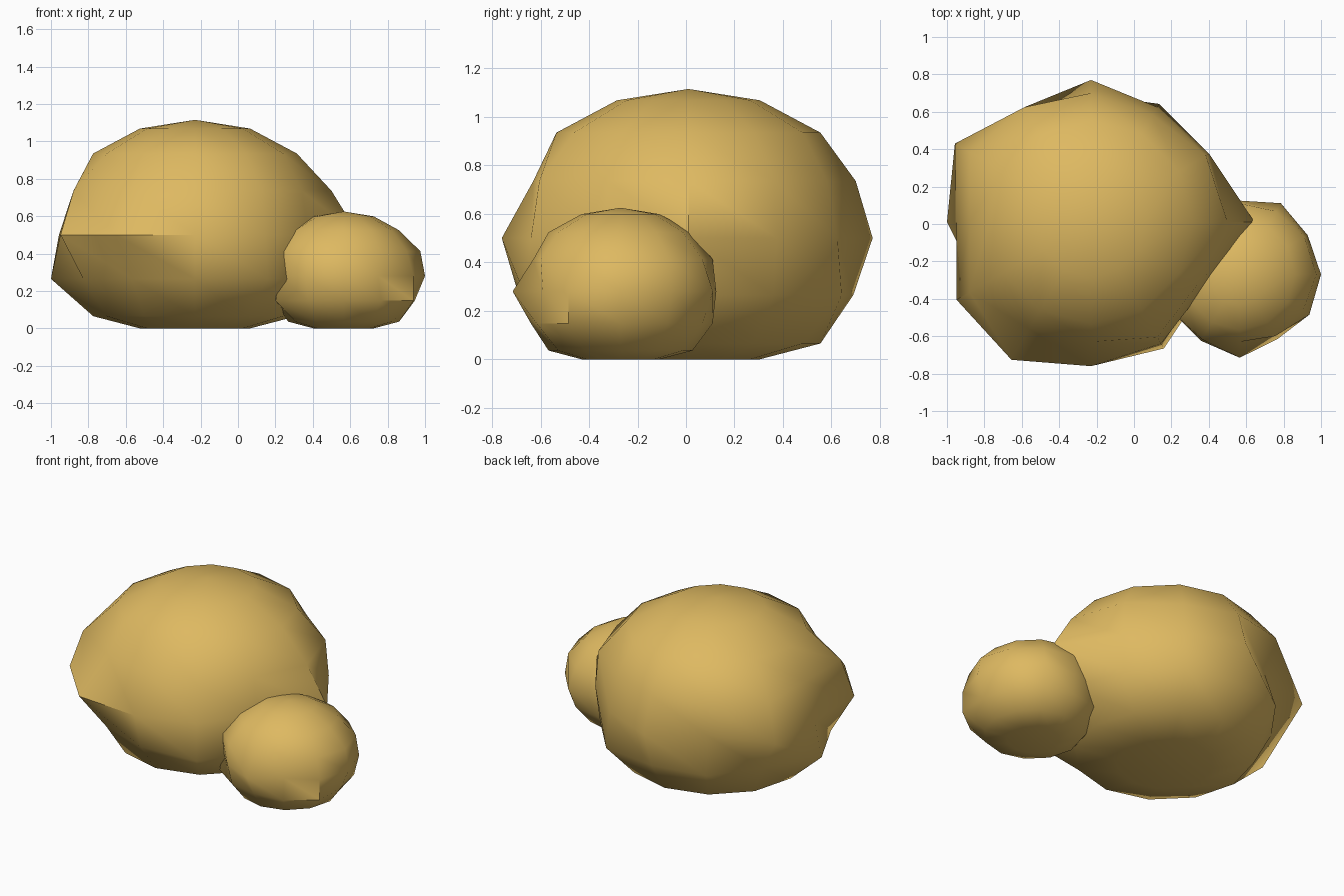
import bpy
import bmesh
from math import acos, atan2, cos, pi, radians, sin

SEGMENTS, RINGS = 12, 8
CREASE_ANGLE = radians(45)

default_cube = bpy.data.objects.get("Cube")
if default_cube:
    bpy.data.objects.remove(default_cube, do_unlink=True)


def make_material(name, colour):
    material = bpy.data.materials.new(name)
    material.use_nodes = True
    material.diffuse_color = colour
    shader = next(n for n in material.node_tree.nodes if n.type == "BSDF_PRINCIPLED")
    shader.inputs["Base Color"].default_value = colour
    shader.inputs["Roughness"].default_value = 0.9
    return material


def make_boulder(name, centre, radius, height, bumps, material):
    """Squashed sphere with a flat base; bumps gives the radii, in hundredths,
    around the uneven middle rings, keyed by ring number from the top."""
    bm = bmesh.new()
    bmesh.ops.create_uvsphere(bm, u_segments=SEGMENTS, v_segments=RINGS, radius=1)
    for vert in bm.verts:
        x, y, z = vert.co
        polar = acos(max(-1.0, min(1.0, z)))
        ring = round(polar * RINGS / pi)
        angle = atan2(y, x)
        reach = radius * sin(polar)
        if ring in bumps:
            segment = round(angle * SEGMENTS / (2 * pi)) % SEGMENTS
            reach = bumps[ring][segment] / 100
        # Anything below the ground is pressed flat onto it
        vert.co = (reach * cos(angle), reach * sin(angle),
                   max(0.0, centre[2] + height * z))
    bmesh.ops.recalc_face_normals(bm, faces=bm.faces)
    # Smooth all over, with creases along the sharpest ridges
    for face in bm.faces:
        face.smooth = True
    for edge in bm.edges:
        edge.smooth = edge.calc_face_angle(0) < CREASE_ANGLE
    mesh = bpy.data.meshes.new(name)
    bm.to_mesh(mesh)
    bm.free()
    mesh.materials.append(material)
    boulder = bpy.data.objects.new(name, mesh)
    boulder.location = (centre[0], centre[1], 0)
    bpy.context.collection.objects.link(boulder)
    return boulder


sandstone = make_material("sandstone", (0.73, 0.485, 0.12, 1))

# Large boulder, with ridges on its right side and a spur on its left
large_bumps = {
    3: (73, 71, 66, 69, 71, 75, 65, 75, 66, 64, 71, 66),
    4: (87.5, 73, 71, 76, 64, 84, 72, 83, 85, 77, 75, 70),
    5: (72, 70, 73, 68, 71, 65, 77, 69, 67, 70, 78, 70),
}
make_boulder("large_boulder", (-0.23, 0.01, 0.5), 0.77, 0.615, large_bumps, sandstone)

# Small boulder resting against the front left of the large one
small_bumps = {
    3: (41, 40, 39, 38, 38, 38, 37, 41, 40, 36, 38, 39),
    4: (43.5, 42, 44, 39.5, 41, 40, 36, 40, 41, 44.5, 37, 43),
    5: (38, 39, 39, 38, 39, 39, 37, 42, 38, 37, 40, 43),
}
make_boulder("small_boulder", (0.565, -0.27, 0.28), 0.42, 0.345, small_bumps, sandstone)
